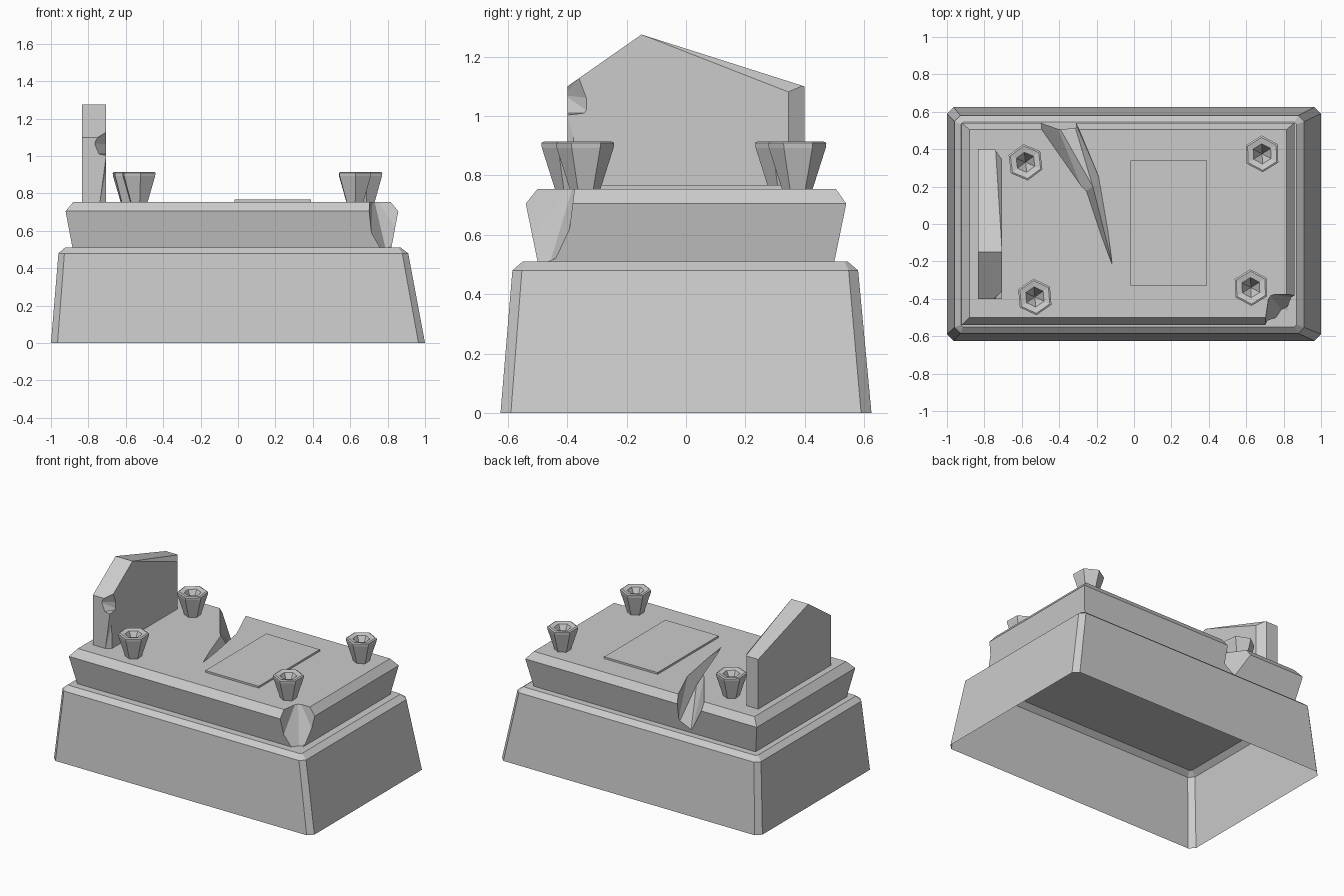
import bpy, bmesh, math
from mathutils import Vector

if "Cube" in bpy.data.objects:
    bpy.data.objects.remove(bpy.data.objects["Cube"], do_unlink=True)

stone = bpy.data.materials.new("grey stone")
stone.use_nodes = True
COLOUR = (0.6, 0.6, 0.6, 1)
stone.diffuse_color = COLOUR
stone.node_tree.nodes["Principled BSDF"].inputs["Base Color"].default_value = COLOUR
TOP = 0.755


def finish(name, bm, recalc=True):
    if recalc:
        bmesh.ops.recalc_face_normals(bm, faces=bm.faces)
    mesh = bpy.data.meshes.new(name)
    bm.to_mesh(mesh)
    bm.free()
    mesh.materials.append(stone)
    obj = bpy.data.objects.new(name, mesh)
    bpy.context.collection.objects.link(obj)
    return obj


def loft(name, loops, bottom=True, top=True):
    """Join stacked closed loops of points with quads, with optional caps."""
    bm = bmesh.new()
    rings = [[bm.verts.new(p) for p in loop] for loop in loops]
    for a, b in zip(rings, rings[1:]):
        for i in range(len(a)):
            j = (i + 1) % len(a)
            bm.faces.new((a[i], a[j], b[j], b[i]))
    if bottom:
        bm.faces.new(rings[0][::-1])
    if top:
        bm.faces.new(rings[-1])
    return finish(name, bm, recalc=False)


def rectangle(x0, x1, y0, y1, z, c=0.0):
    """Rectangle loop, its corners clipped by c."""
    if not c:
        return [(x0, y0, z), (x1, y0, z), (x1, y1, z), (x0, y1, z)]
    return [(x0 + c, y0, z), (x1 - c, y0, z), (x1, y0 + c, z), (x1, y1 - c, z),
            (x1 - c, y1, z), (x0 + c, y1, z), (x0, y1 - c, z), (x0, y0 + c, z)]


def chip(target, points):
    """Knock the convex hull of the points out of a part."""
    bm = bmesh.new()
    for p in points:
        bm.verts.new(p)
    hull = bmesh.ops.convex_hull(bm, input=bm.verts)
    loose = [v for v in bm.verts if not v.link_faces]
    bmesh.ops.delete(bm, geom=loose, context="VERTS")
    cutter = finish("chip_cutter", bm)
    mod = target.modifiers.new("chip", "BOOLEAN")
    mod.operation = "DIFFERENCE"
    mod.solver = "EXACT"
    mod.object = cutter
    bpy.context.view_layer.objects.active = target
    bpy.ops.object.modifier_apply(modifier=mod.name)
    bpy.data.objects.remove(cutter, do_unlink=True)


# Hollow tapered base, open underneath
loft("base", [
    rectangle(-1.0, 1.0, -0.625, 0.625, 0, 0.035),
    rectangle(-0.96, 0.91, -0.585, 0.58, 0.48, 0.032),
    rectangle(-0.925, 0.87, -0.55, 0.545, 0.51, 0.012),
], bottom=False)

# Flared upper slab with a bevelled top
slab = loft("slab", [
    rectangle(-0.885, 0.82, -0.5, 0.5, 0.51),
    rectangle(-0.922, 0.857, -0.54, 0.54, 0.705),
    rectangle(-0.88, 0.815, -0.5, 0.505, TOP),
])

# Broken front corner of the slab
chip(slab, [(0.69, -0.57, 0.8), (0.72, -0.37, 0.8), (0.9, -0.37, 0.8), (0.92, -0.6, 0.8),
            (0.79, -0.46, 0.5), (0.71, -0.58, 0.5), (0.92, -0.6, 0.5), (0.88, -0.4, 0.56)])

# Jagged crack from the back edge: wide wedge, then narrow tail
chip(slab, [(-0.55, 0.57, 0.78), (-0.32, 0.57, 0.78), (-0.17, 0.21, 0.78), (-0.27, 0.17, 0.78),
            (-0.43, 0.57, 0.505), (-0.33, 0.57, 0.56), (-0.22, 0.2, 0.68)])
chip(slab, [(-0.27, 0.18, 0.78), (-0.17, 0.22, 0.78), (-0.11, -0.25, 0.78),
            (-0.22, 0.2, 0.68), (-0.12, -0.2, 0.74)])

# Headstone with a peaked outline
outline = [(-0.4, 0.75), (0.4, 0.75), (0.4, 1.10), (-0.15, 1.275), (-0.4, 1.10)]
headstone = loft("headstone", [[(x, y, z) for y, z in outline] for x in (-0.835, -0.705)])

# Worn rear edge and top edge of the headstone
bm = bmesh.new()
bm.from_mesh(headstone.data)
for a, b, c in [((-0.705, 0.345, 0.8), (-0.745, 0.4, 0.8), (-0.705, 0.345, 1)),
                ((-0.705, -0.15, 1.275), (-0.705, 0.4, 1.06), (-0.74, 0.4, 1.10))]:
    a, b, c = Vector(a), Vector(b), Vector(c)
    normal = (b - a).cross(c - a).normalized()
    if normal.x < 0:
        normal.negate()
    bmesh.ops.bisect_plane(bm, geom=bm.verts[:] + bm.edges[:] + bm.faces[:],
                           plane_co=a, plane_no=normal, clear_outer=True)
    open_edges = [e for e in bm.edges if e.is_boundary]
    bmesh.ops.holes_fill(bm, edges=open_edges)
bmesh.ops.recalc_face_normals(bm, faces=bm.faces)
bm.to_mesh(headstone.data)
bm.free()

# Chips on the front edge of the headstone
chip(headstone, [(-0.69, -0.35, 1.14), (-0.75, -0.41, 1.11), (-0.775, -0.41, 1.07),
                 (-0.75, -0.41, 1.01), (-0.69, -0.32, 1.06), (-0.69, -0.32, 1.01),
                 (-0.69, -0.41, 1.0), (-0.69, -0.42, 1.12)])
chip(headstone, [(-0.705, -0.4, 1.0), (-0.74, -0.4, 0.74), (-0.705, -0.375, 0.74),
                 (-0.705, -0.38, 0.93), (-0.68, -0.43, 0.74), (-0.68, -0.43, 1.0)])

# Thin plaque on the slab
loft("plaque", [rectangle(-0.02, 0.39, -0.33, 0.34, z) for z in (0.75, 0.768)])

# Four six-sided cups with pointed hollows
profile = [(0.052, TOP), (0.096, 0.893), (0.098, 0.91), (0.088, 0.915), (0.054, 0.908), (0.002, 0.81)]
for side, x, y, turn in [("back_right", -0.58, 0.33, 97), ("front_right", -0.53, -0.39, 95),
                         ("back_left", 0.685, 0.375, 92), ("front_left", 0.625, -0.34, 92)]:
    angles = [math.radians(turn + 60 * i) for i in range(6)]
    loft("cup_" + side, [[(x + r * math.cos(t), y + r * math.sin(t), z) for t in angles]
                         for r, z in profile])
